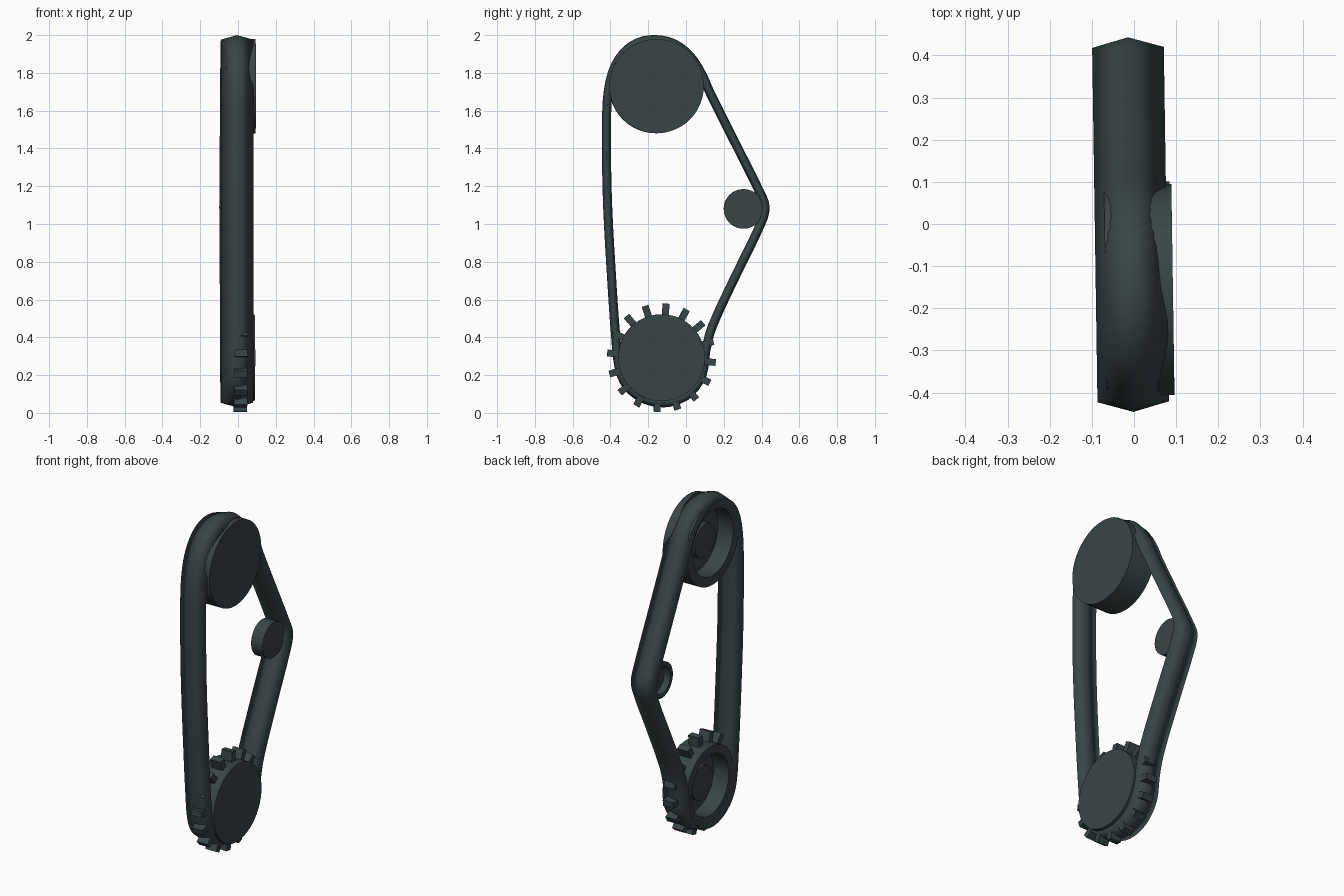
import bpy, bmesh, math
from mathutils import Matrix, Vector

if "Cube" in bpy.data.objects:
    bpy.data.objects.remove(bpy.data.objects["Cube"])

TILT = Matrix.Rotation(0.015, 4, 'Z')      # whole assembly is turned very slightly
mat = bpy.data.materials.new("dark_metal")
mat.diffuse_color = (0.04, 0.06, 0.062, 1)
mat.use_nodes = True
mat.node_tree.nodes["Principled BSDF"].inputs["Base Color"].default_value = mat.diffuse_color


def finish(bm, name, angle):
    bmesh.ops.recalc_face_normals(bm, faces=bm.faces)
    me = bpy.data.meshes.new(name)
    bm.to_mesh(me)
    bm.free()
    me.transform(TILT)
    me.materials.append(mat)
    ob = bpy.data.objects.new(name, me)
    bpy.context.collection.objects.link(ob)
    bpy.ops.object.select_all(action='DESELECT')
    ob.select_set(True)
    bpy.context.view_layer.objects.active = ob
    bpy.ops.object.shade_smooth_by_angle(angle=math.radians(angle))
    return ob


def lathe(bm, profile, y, z, seg=48):
    """Spin an (x, radius) profile about an x-parallel axis; ends are capped."""
    rings = [[bm.verts.new((x, y + r * math.sin(2 * math.pi * i / seg),
                            z + r * math.cos(2 * math.pi * i / seg)))
              for i in range(seg)] for x, r in profile]
    for a, b in zip(rings, rings[1:]):
        for i in range(seg):
            j = (i + 1) % seg
            bm.faces.new((a[i], a[j], b[j], b[i]))
    bm.faces.new(rings[0])
    bm.faces.new(rings[-1])


# Belt: flat diamond section swept round a closed smooth path (y, z)
path = [(-0.16, 1.976), (-0.06, 1.953), (0.025, 1.885), (0.085, 1.79), (0.125, 1.70),
        (0.26, 1.43), (0.395, 1.16), (0.419, 1.09), (0.40, 1.01), (0.27, 0.74),
        (0.14, 0.46), (0.105, 0.33), (0.085, 0.20), (0.02, 0.105), (-0.06, 0.063),
        (-0.14, 0.054), (-0.23, 0.078), (-0.31, 0.14), (-0.352, 0.23), (-0.372, 0.40),
        (-0.396, 0.75), (-0.415, 1.10), (-0.421, 1.40), (-0.417, 1.65),
        (-0.39, 1.80), (-0.335, 1.90), (-0.255, 1.96)]
P = [Vector(p) for p in path]
n, steps, pts = len(P), 3, []
for i in range(n):
    a, b, c, d = (P[(i + k) % n] for k in (-1, 0, 1, 2))
    m1 = (c - a).normalized() * (c - b).length
    m2 = (d - b).normalized() * (c - b).length
    for s in range(steps):
        t = s / steps
        pts.append((2*t**3 - 3*t**2 + 1) * b + (t**3 - 2*t**2 + t) * m1
                   + (3*t**2 - 2*t**3) * c + (t**3 - t**2) * m2)
bm = bmesh.new()
rings = []
for i, p in enumerate(pts):
    tan = (pts[(i + 1) % len(pts)] - pts[i - 1]).normalized()
    out = Vector((-tan.y, tan.x))
    ring = []
    for sx, so in ((-0.085, 0), (0, 0.024), (0.085, 0), (0, -0.024)):
        q = p + out * so
        ring.append(bm.verts.new((sx - 0.008, q.x, q.y)))
    rings.append(ring)
for i, a in enumerate(rings):
    b = rings[(i + 1) % len(rings)]
    for k in range(4):
        m = (k + 1) % 4
        bm.faces.new((a[k], a[m], b[m], b[k]))
finish(bm, "belt", 180)


def hollow_wheel(bm, y, z, r, x0, x1, floor, rim, hub, hub_x):
    """Wheel closed on +x, recessed on -x with a raised hub."""
    lathe(bm, [(x1, r), (x0, r), (x0, rim), (floor, rim), (floor, hub), (hub_x, hub)], y, z)


# Upper pulley
bm = bmesh.new()
hollow_wheel(bm, -0.157, 1.73, 0.25, -0.07, 0.09, 0.03, 0.195, 0.1, -0.02)
finish(bm, "upper_pulley", 30)

# Small tension roller with a shallow recess
bm = bmesh.new()
lathe(bm, [(0.025, 0.105), (-0.05, 0.105), (-0.05, 0.08), (-0.01, 0.08)], 0.305, 1.08, 32)
finish(bm, "tension_roller", 30)

# Lower sprocket with 16 teeth
bm = bmesh.new()
cy, cz = -0.13, 0.292
hollow_wheel(bm, cy, cz, 0.23, -0.07, 0.086, 0.03, 0.18, 0.1, -0.02)
for k in range(16):
    ang = math.radians(5 + 22.5 * k)
    M = (Matrix.Translation((0.01, cy, cz)) @ Matrix.Rotation(-ang, 4, 'X')
         @ Matrix.Translation((0, 0, 0.253)) @ Matrix.Diagonal((0.07, 0.036, 0.07, 1)))
    bmesh.ops.create_cube(bm, size=1, matrix=M)
finish(bm, "lower_sprocket", 30)
